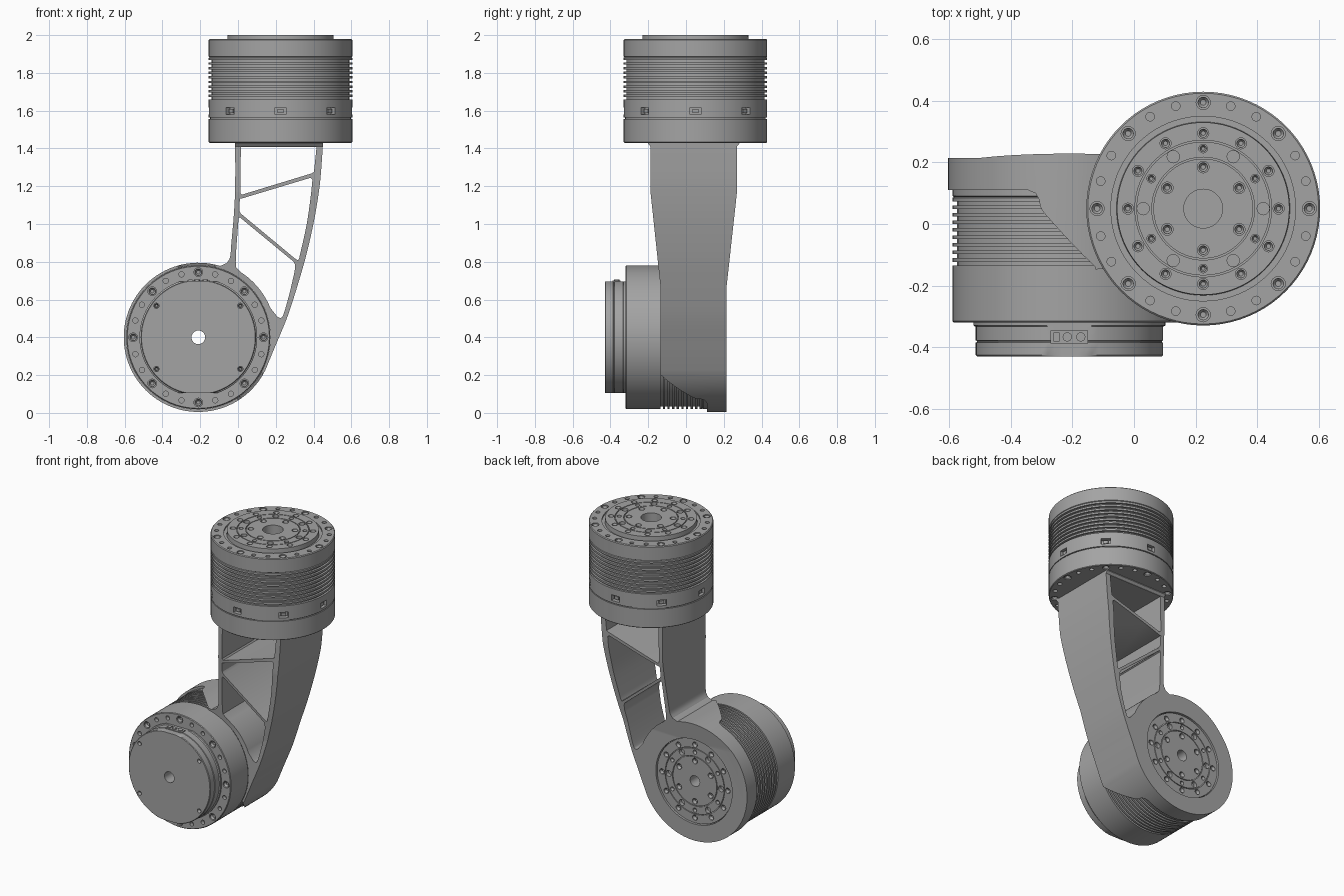
import bpy, bmesh
from math import pi, sin, cos, radians
from mathutils import Matrix, Vector

if "Cube" in bpy.data.objects:
    bpy.data.objects.remove(bpy.data.objects["Cube"])

metal = bpy.data.materials.new("grey metal")
metal.use_nodes = True
metal.diffuse_color = (0.37, 0.37, 0.37, 1)
metal.node_tree.nodes["Principled BSDF"].inputs["Base Color"].default_value = (0.37, 0.37, 0.37, 1)


def finish(name, bm, matrix=Matrix()):
    bmesh.ops.recalc_face_normals(bm, faces=bm.faces)
    mesh = bpy.data.meshes.new(name)
    bm.to_mesh(mesh)
    bm.free()
    mesh.materials.append(metal)
    ob = bpy.data.objects.new(name, mesh)
    bpy.context.collection.objects.link(ob)
    ob.matrix_world = matrix
    return ob


def lathe(name, profile, matrix=Matrix(), closed=False, flat=None):
    """Revolve (radius, height) points around local z; flat clips local y."""
    bm = bmesh.new()
    vs = [bm.verts.new((r, 0, h)) for r, h in profile]
    es = [bm.edges.new(p) for p in zip(vs, vs[1:])]
    if closed:
        es.append(bm.edges.new((vs[-1], vs[0])))
    bmesh.ops.spin(bm, geom=vs + es, cent=(0, 0, 0), axis=(0, 0, 1),
                   angle=2 * pi, steps=80, use_duplicate=False)
    bmesh.ops.remove_doubles(bm, verts=bm.verts, dist=1e-5)
    if flat:
        for v in bm.verts:
            v.co.y = max(-flat, min(flat, v.co.y))
    return finish(name, bm, matrix)


def prism(name, pts, lo, hi, place):
    """Extrude a 2D outline from lo to hi, place maps (u, v, w) to space."""
    bm = bmesh.new()
    a = [bm.verts.new(place(u, v, lo)) for u, v in pts]
    b = [bm.verts.new(place(u, v, hi)) for u, v in pts]
    bm.faces.new(a)
    bm.faces.new(b)
    for i in range(len(a)):
        j = (i + 1) % len(a)
        bm.faces.new((a[i], a[j], b[j], b[i]))
    return finish(name, bm)


def boolean(ob, cutter, op="DIFFERENCE"):
    cutter.hide_render = True
    bpy.context.view_layer.update()
    bpy.context.view_layer.objects.active = ob
    mod = ob.modifiers.new("cut", "BOOLEAN")
    mod.operation, mod.solver, mod.object = op, "EXACT", cutter
    bpy.ops.object.modifier_apply(modifier=mod.name)
    bpy.data.objects.remove(cutter)


def spline(pts, n=6):
    """Smooth curve through the points."""
    p = [Vector(q) for q in [pts[0]] + pts + [pts[-1]]]
    out = []
    for a, b, c, d in zip(p, p[1:], p[2:], p[3:]):
        for k in range(n):
            t = k / n
            out.append(tuple(0.5 * (2 * b + (c - a) * t + (2 * a - 5 * b + 4 * c - d) * t * t
                                    + (3 * b - a - 3 * c + d) * t ** 3)))
    return out + [tuple(pts[-1])]


def cylinder(bm, r, h, pos):
    return bmesh.ops.create_cone(bm, cap_ends=True, segments=16, radius1=r, radius2=r,
                                 depth=h, matrix=Matrix.Translation(pos))["verts"]


def drill(ob, name, h, up, rings, matrix):
    """Cut rings of (radius, hole size, angles, has bolt) and seat socket bolts in them."""
    cut, heads = bmesh.new(), bmesh.new()
    for r, size, angles, bolt in rings:
        for ang in angles:
            x, y = r * cos(radians(ang)), r * sin(radians(ang))
            cylinder(cut, size, 0.05, (x, y, h))
            if not bolt:
                continue
            vs = cylinder(heads, size * 0.78, 0.03, (x, y, h - up * 0.019))
            heads.normal_update()
            cap = [f for v in vs for f in v.link_faces if f.normal.z * up > 0.9][:1]
            bmesh.ops.inset_individual(heads, faces=cap, thickness=size * 0.38)
            bmesh.ops.translate(heads, verts=cap[0].verts[:], vec=(0, 0, -up * 0.012))
    boolean(ob, finish(name + "_cutter", cut, matrix))
    finish(name, heads, matrix)


R = 0.38
eighths = range(0, 360, 45)
rim = [(0.345, 0.023, eighths, True),
       (0.345, 0.014, [q + a for q in range(0, 360, 90) for a in (15, 30, 60, 75)], False)]
output = [(0.245, 0.018, range(0, 360, 30), True),
          (0.195, 0.02, range(0, 360, 60), False),
          (0.195, 0.014, range(30, 360, 60), True),
          (0.135, 0.019, range(30, 360, 60), True)]


def motor(name, base, hole, floor, seam, matrix):
    """Finned drum with a stepped output disc; returns the body."""
    prof = [(hole, 0) if floor is None else (0, 0), (R - 0.004, 0), (R, 0.004)]
    if seam:
        prof += [(R, 0.127), (R - 0.008, 0.127), (R - 0.008, 0.133), (R, 0.133)]
    prof.append((R, base))
    pitch = 0.22 / 9
    for i in range(9):
        z = base + i * pitch
        prof += [(R - 0.014, z), (R - 0.014, z + pitch / 2), (R, z + pitch / 2), (R, z + pitch)]
    top = base + 0.32
    prof += [(R - 0.005, base + 0.223), (R, base + 0.226), (R, top - 0.005), (R - 0.005, top),
             (0.3, top), (0.3, top - 0.01), (0.282, top - 0.01), (0.28, top + 0.02)]
    for r in (0.222, 0.167):
        prof += [(r, top + 0.02), (r, top + 0.013), (r - 0.005, top + 0.013), (r - 0.005, top + 0.02)]
    prof.append((hole, top + 0.02))
    if floor is not None:
        prof += [(hole, floor), (0, floor)]
    body = lathe(name, prof, matrix, closed=floor is None)
    drill(body, name + "_rim_bolts", top, 1, rim, matrix)
    drill(body, name + "_output_bolts", top + 0.02, 1, output, matrix)
    drill(body, name + "_base_bolts", 0, -1, rim, matrix)
    return body


# Upper motor with side ports
upper = Matrix.Translation((0.225, 0.05, 1.43))
upper_motor = motor("upper_motor", 0.23, 0.063, 0.45, True, upper)


def port_ring(name, size, radius):
    bm = bmesh.new()
    for a in eighths:
        m = Matrix.Rotation(radians(a), 4, "Z") @ Matrix.Translation((radius, 0, 0.168))
        bmesh.ops.create_cube(bm, size=1, matrix=m @ Matrix.Diagonal((*size, 1)))
    return finish(name, bm, upper)


boolean(upper_motor, port_ring("port_cutter", (0.06, 0.058, 0.038), R))
port_ring("port_plugs", (0.03, 0.03, 0.02), R - 0.025)

# Lower motor lies on its side with the output at the back
lower = Matrix.Translation((-0.21, -0.32, 0.4)) @ Matrix.Rotation(-pi / 2, 4, "X")
motor("lower_motor", 0.185, 0.036, None, False, lower)

# Front cap with flats at top and bottom
cap = lathe("front_cap", [(0.036, -0.11), (0.301, -0.11), (0.305, -0.106), (0.305, -0.066),
                          (0.301, -0.064), (0.301, -0.06), (0.305, -0.058), (0.305, -0.014),
                          (0.312, -0.01), (0.312, 0.002), (0.036, 0.002)],
            lower, closed=True, flat=0.296)
drill(cap, "cap_screws", -0.11, -1, [(0.278, 0.014, (37, 143, 217, 323), True)], lower)

# Connector on top of the cap
bm = bmesh.new()
bmesh.ops.create_cube(bm, size=1, matrix=Matrix.Translation((-0.21, -0.367, 0.697))
                      @ Matrix.Diagonal((0.122, 0.042, 0.008, 1)))
for x in (-0.217, -0.173):
    cylinder(bm, 0.015, 0.008, (x, -0.367, 0.703))
bmesh.ops.create_cube(bm, size=1, matrix=Matrix.Translation((-0.252, -0.367, 0.702))
                      @ Matrix.Diagonal((0.02, 0.03, 0.008, 1)))
finish("cap_connector", bm)


# Arm bracket outline: curved outer wall, ring around the lower motor, inner wall
def arc(r, start, end, n):
    steps = [radians(start + (end - start) * i / n) for i in range(n + 1)]
    return [(-0.21 + r * cos(a), 0.4 + r * sin(a)) for a in steps]


def front(u, v, w):
    return (u, w, v)


outer_wall = spline([(0.45, 1.434), (0.445, 1.35), (0.432, 1.2), (0.405, 1.03), (0.365, 0.85),
                     (0.32, 0.69), (0.262, 0.51), (0.2, 0.36)])
inner_wall = spline([(-0.06, 0.793), (-0.042, 0.825), (-0.035, 0.9), (-0.022, 1.05),
                     (-0.015, 1.2), (-0.015, 1.434)])
bracket = prism("arm_bracket", outer_wall + arc(0.395, -26, -287, 72) + inner_wall, -0.4, 0.4, front)

# Tapered side shape
side = [(-0.2, 1.44), (-0.2, 1.425), (-0.188, 1.41), (-0.188, 1.17), (-0.135, 0.67), (-0.135, -0.1),
        (0.215, -0.1), (0.215, 0.67), (0.27, 1.17), (0.27, 1.41), (0.282, 1.425), (0.282, 1.44)]
boolean(bracket, prism("side_shape", side, -1, 1, lambda u, v, w: (w, u, v)), "INTERSECT")

# Windows that leave two sloping struts
windows = [
    [(0.015, 1.408), (0.416, 1.408), (0.402, 1.275), (0.39, 1.268), (0.02, 1.155), (0.013, 1.165)],
    [(0.01, 1.135), (0.02, 1.135), (0.385, 1.245), (0.394, 1.235)]
    + spline([(0.388, 1.17), (0.364, 1.0), (0.324, 0.82)])
    + [(0.318, 0.808), (0.308, 0.812), (0.015, 1.055), (0.007, 1.07)],
    [(0.003, 1.03), (0.01, 1.035), (0.295, 0.8), (0.302, 0.785)]
    + spline([(0.3, 0.75), (0.272, 0.63), (0.242, 0.525), (0.226, 0.503), (0.208, 0.51)])
    + arc(0.412, 22, 57, 14) + [(-0.01, 0.77), (-0.012, 0.8), (-0.009, 0.87)],
]
for pts in windows:
    boolean(bracket, prism("window_cutter", pts, -0.5, 0.5, front))

# Motor bore with a back flange, and the sloping cut of the shell
axis = Matrix.Translation((-0.21, 0, 0.4)) @ Matrix.Rotation(-pi / 2, 4, "X")
boolean(bracket, lathe("bore_cutter", [(0, -0.5), (0.381, -0.5), (0.381, 0.187), (0.284, 0.187),
                                       (0.284, 0.4), (0, 0.4)], axis))
slope = [(-0.6, 0.11), (0.03, 0.11), (0.055, 0.1), (0.068, 0.078), (0.07, 0.058), (0.08, 0.04),
         (0.235, -0.14), (0.235, -0.5), (-0.6, -0.5)]
boolean(bracket, prism("shell_cutter", slope, -0.6, 0.6, lambda s, y, t:
                       (-0.21 + 0.912 * s - 0.41 * t, y, 0.4 + 0.41 * s + 0.912 * t)))

# Smooth the curved faces and keep the edges sharp
for ob in bpy.context.collection.objects:
    if ob.type == "MESH" and ob.data.materials and ob.data.materials[0] == metal:
        bpy.ops.object.select_all(action="DESELECT")
        ob.select_set(True)
        bpy.context.view_layer.objects.active = ob
        bpy.ops.object.shade_smooth_by_angle(angle=radians(30))
